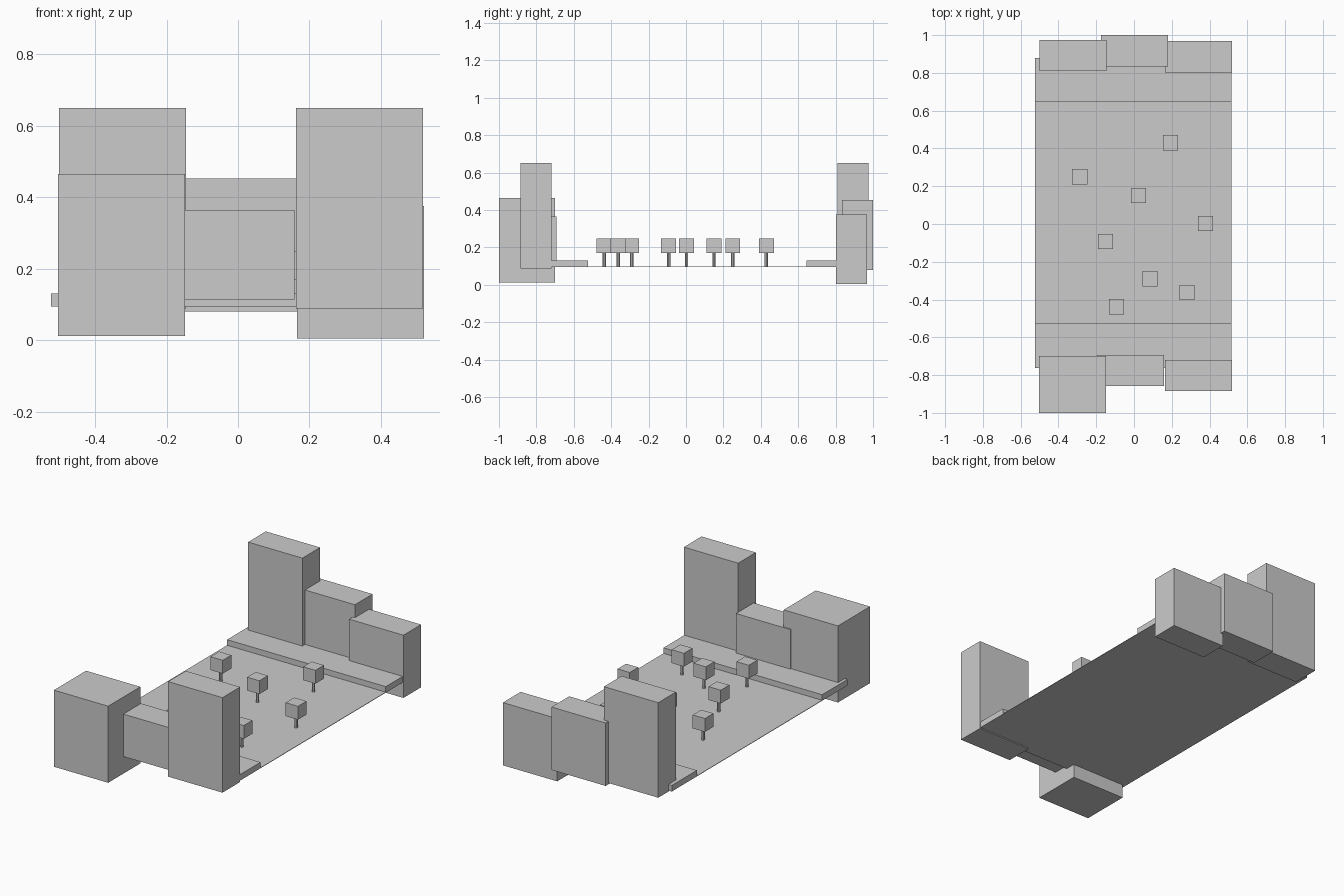
import bpy

if "Cube" in bpy.data.objects:
    bpy.data.objects.remove(bpy.data.objects["Cube"])


def box(name, x0, x1, y0, y1, z0, z1):
    bpy.ops.mesh.primitive_cube_add(
        size=1, location=((x0 + x1) / 2, (y0 + y1) / 2, (z0 + z1) / 2))
    ob = bpy.context.object
    ob.name = name
    ob.scale = (x1 - x0, y1 - y0, z1 - z0)
    bpy.ops.object.transform_apply(location=False, rotation=False, scale=True)
    return ob


GROUND = 0.097

# Thin park ground with a raised pavement at each end
box("ground", -0.523, 0.515, -0.762, 0.88, 0.094, GROUND)
box("front_pavement", -0.523, 0.515, -0.762, -0.525, 0.0945, 0.13)
box("back_pavement", -0.523, 0.515, 0.645, 0.88, 0.0945, 0.13)

# Building blocks: left x, front y, depth, bottom, top (shared width)
WIDTH = 0.355
buildings = {
    "front_left_building": (-0.504, -1.0, 0.3, 0.012, 0.465),
    "front_middle_building": (-0.197, -0.858, 0.165, 0.113, 0.364),
    "front_right_building": (0.163, -0.885, 0.165, 0.088, 0.65),
    "back_left_building": (-0.501, 0.81, 0.165, 0.088, 0.65),
    "back_middle_building": (-0.175, 0.835, 0.165, 0.08, 0.452),
    "back_right_building": (0.165, 0.803, 0.165, 0.004, 0.375),
}
for name, (x, y, depth, bottom, top) in buildings.items():
    box(name, x, x + WIDTH, y, y + depth, bottom, top)

# Trees: slim trunk with a cube crown
trees = [(-0.287, 0.25), (0.193, 0.43), (0.023, 0.15), (0.378, 0.003),
         (-0.15, -0.093), (0.085, -0.29), (0.28, -0.363), (-0.092, -0.438)]
for i, (x, y) in enumerate(trees, 1):
    bpy.ops.mesh.primitive_cylinder_add(
        vertices=8, radius=0.009, depth=0.077, location=(x, y, GROUND + 0.0375))
    bpy.context.object.name = f"tree_trunk_{i}"
    box(f"tree_crown_{i}", x - 0.04, x + 0.04, y - 0.04, y + 0.04, 0.169, 0.248)
